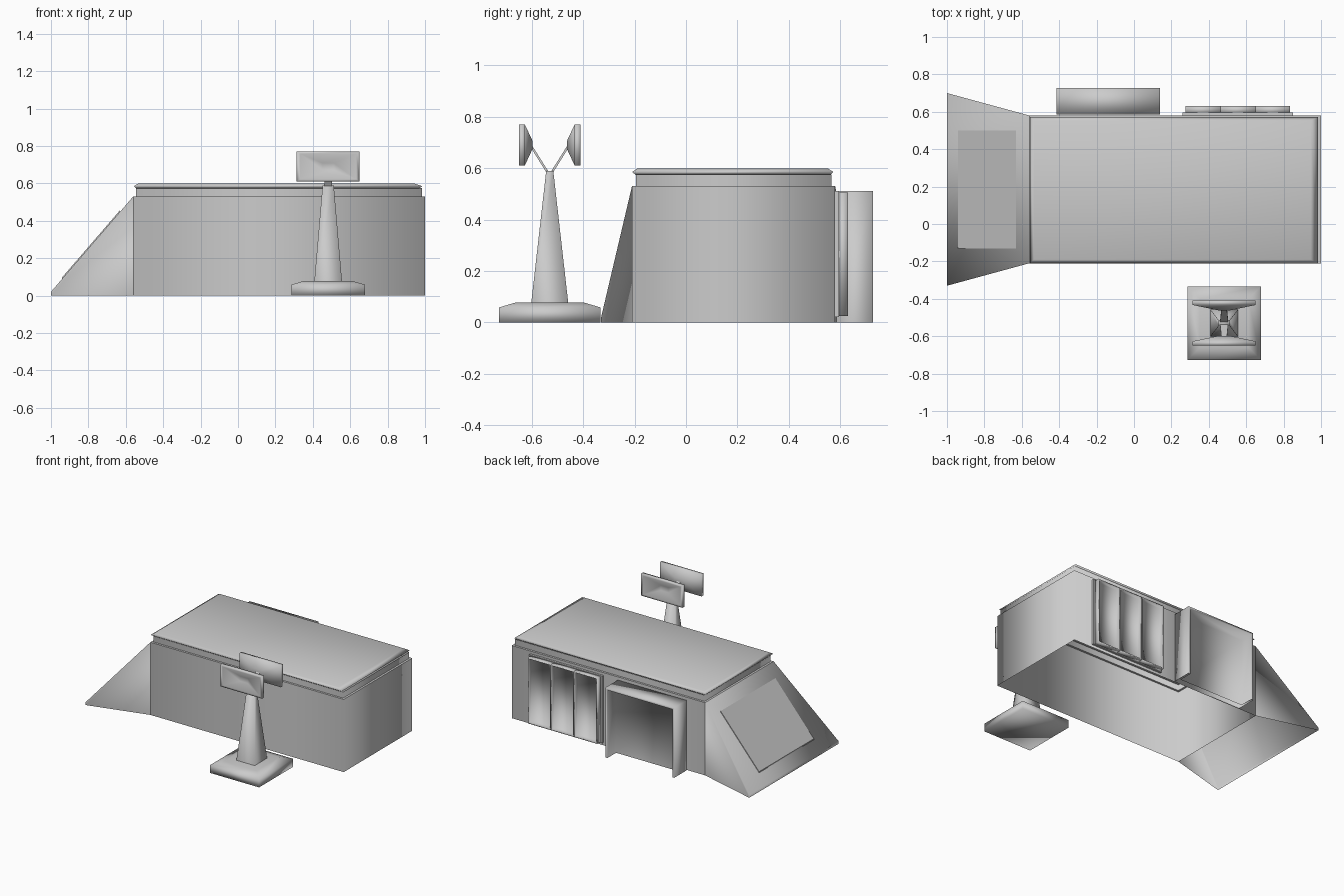
import bpy
import bmesh

cube = bpy.data.objects.get("Cube")
if cube:
    bpy.data.objects.remove(cube, do_unlink=True)

GREY = (0.6, 0.6, 0.6, 1.0)
grey = bpy.data.materials.new("plain grey")
grey.use_nodes = True
grey.diffuse_color = GREY
grey.node_tree.nodes["Principled BSDF"].inputs["Base Color"].default_value = GREY


def finish(name, bm, smooth=True):
    """Turn a bmesh into a named, coloured object."""
    bmesh.ops.recalc_face_normals(bm, faces=bm.faces)
    mesh = bpy.data.meshes.new(name)
    bm.to_mesh(mesh)
    bm.free()
    mesh.materials.append(grey)
    for poly in mesh.polygons:
        poly.use_smooth = smooth
    obj = bpy.data.objects.new(name, mesh)
    bpy.context.collection.objects.link(obj)
    return obj


def rect(x0, x1, y0, y1, z):
    """Four corners of a level rectangle."""
    return [(x0, y0, z), (x1, y0, z), (x1, y1, z), (x0, y1, z)]


def square(cx, cy, hx, hy, z):
    return rect(cx - hx, cx + hx, cy - hy, cy + hy, z)


def loft(name, rings, start=False, end=False, smooth=True):
    """Skin a run of four-point rings, with optional end caps."""
    bm = bmesh.new()
    rows = [[bm.verts.new(p) for p in ring] for ring in rings]
    for a, b in zip(rows, rows[1:]):
        for i in range(4):
            j = (i + 1) % 4
            bm.faces.new((a[i], a[j], b[j], b[i]))
    if start:
        bm.faces.new(rows[0])
    if end:
        bm.faces.new(rows[-1])
    return finish(name, bm, smooth)


def recessed_box(name, x0, x1, y0, y1, z0, z1, rim, depth, open_floor=False):
    """Box whose rear face is framed by a rim and pushed inwards."""
    bm = bmesh.new()
    low = [bm.verts.new(p) for p in rect(x0, x1, y0, y1, z0)]
    high = [bm.verts.new(p) for p in rect(x0, x1, y0, y1, z1)]
    bm.faces.new(low)
    bm.faces.new(high)
    for i in range(4):
        j = (i + 1) % 4
        bm.faces.new((low[i], low[j], high[j], high[i]))
    bmesh.ops.recalc_face_normals(bm, faces=bm.faces)
    panel = max(bm.faces, key=lambda f: f.calc_center_median().y)
    bmesh.ops.inset_region(bm, faces=[panel], thickness=rim)
    if open_floor:
        for v in panel.verts:
            if v.co.z < (z0 + z1) / 2:
                v.co.z = z0
    inner = bmesh.ops.extrude_discrete_faces(bm, faces=[panel])["faces"][0]
    for v in inner.verts:
        v.co.y -= depth
    if open_floor:
        floor = [f for f in bm.faces if all(v.co.z < z0 + 0.001 for v in f.verts)]
        bmesh.ops.delete(bm, geom=floor, context="FACES")
    obj = finish(name, bm)
    bpy.context.view_layer.objects.active = obj
    return obj


# Main building: open-bottomed walls, ledge, neck band and roof slab
X0, X1, Y0, Y1, WALL = -0.56, 1.0, -0.21, 0.58, 0.53
outer = rect(X0, X1, Y0, Y1, WALL)
neck = rect(X0 + 0.015, X1 - 0.015, Y0 + 0.015, Y1 - 0.015, WALL)
loft("building_walls", [rect(X0, X1, Y0, Y1, 0), outer])
loft("wall_ledge", [outer, neck], smooth=False)
loft("neck_band", [neck, [(x, y, 0.575) for x, y, z in neck]])
loft("roof", [
    rect(-0.545, 0.97, -0.195, 0.56, 0.573),
    rect(-0.557, 0.985, -0.21, 0.573, 0.585),
    rect(-0.535, 0.945, -0.19, 0.553, 0.598),
], start=True, end=True)

# Flared sloping end, open underneath
FOOT, FOOT_Z = -1.0, 0.02
sides = [
    [(FOOT, foot_y, 0), (FOOT, foot_y, FOOT_Z), (X0, top_y, WALL), (X0, top_y, 0)]
    for foot_y, top_y in ((-0.33, Y0), (0.70, Y1))
]
bm = bmesh.new()
a, b = [[bm.verts.new(p) for p in side] for side in sides]
bm.faces.new(a)
bm.faces.new(b)
for i in range(2):
    bm.faces.new((a[i], a[i + 1], b[i + 1], b[i]))
finish("sloping_end", bm)


# Flat plate lying on the slope
def slope(x):
    return FOOT_Z + (x - FOOT) * (WALL - FOOT_Z) / (X0 - FOOT)


plate = rect(-0.94, -0.63, -0.13, 0.50, 0)
loft("slope_plate", [[(x, y, slope(x) + lift) for x, y, z in plate]
                     for lift in (0, 0.008)], end=True, smooth=False)

# Rear hooded doorway, standing open to the ground
recessed_box("doorway_hood", -0.415, 0.14, 0.585, 0.728, 0, 0.51, 0.022, 0.10, True)

# Rear window unit: three dished bays in a frame
W0, W1, BAYS = 0.26, 0.85, 3
step = (W1 - W0 - 0.03) / BAYS
loft("window_frame", [
    [(W0, y, 0.02), (W1, y, 0.02), (W1, y, 0.51), (W0, y, 0.51)]
    for y in (0.58, 0.595)], end=True, smooth=False)
for i in range(BAYS):
    left = W0 + 0.015 + i * step
    recessed_box(f"window_bay_{i + 1}", left, left + step,
                 0.59, 0.63, 0.025, 0.505, 0.012, 0.03)

# Mast: bevelled foot and tapering post
MX, MY = 0.482, -0.53
loft("mast_foot", [
    square(MX, MY, 0.197, 0.197, 0),
    square(MX, MY, 0.197, 0.197, 0.058),
    square(MX, MY, 0.13, 0.13, 0.078),
], start=True, end=True)
loft("mast_post", [
    square(MX, MY, 0.074, 0.072, 0.075),
    square(MX, MY, 0.03, 0.014, 0.588),
], end=True)

# Pair of dishes on thin arms, back to back
DISH_Z = 0.69
for side, label in ((-1, "front"), (1, "back")):
    loft(f"{label}_arm", [
        square(MX, MY + side * 0.006, 0.022, 0.005, 0.58),
        square(MX, MY + side * 0.075, 0.015, 0.005, 0.69),
    ], start=True, end=True, smooth=False)
    profile = ((0.068, 0.03, 0.018), (0.097, 0.168, 0.08), (0.12, 0.168, 0.08),
               (0.12, 0.15, 0.068), (0.088, 0.03, 0.018))
    rings = []
    for out, hx, hz in profile:
        y = MY + side * out
        rings.append([(MX - hx, y, DISH_Z - hz), (MX + hx, y, DISH_Z - hz),
                      (MX + hx, y, DISH_Z + hz), (MX - hx, y, DISH_Z + hz)])
    loft(f"{label}_dish", rings, start=True, end=True)
